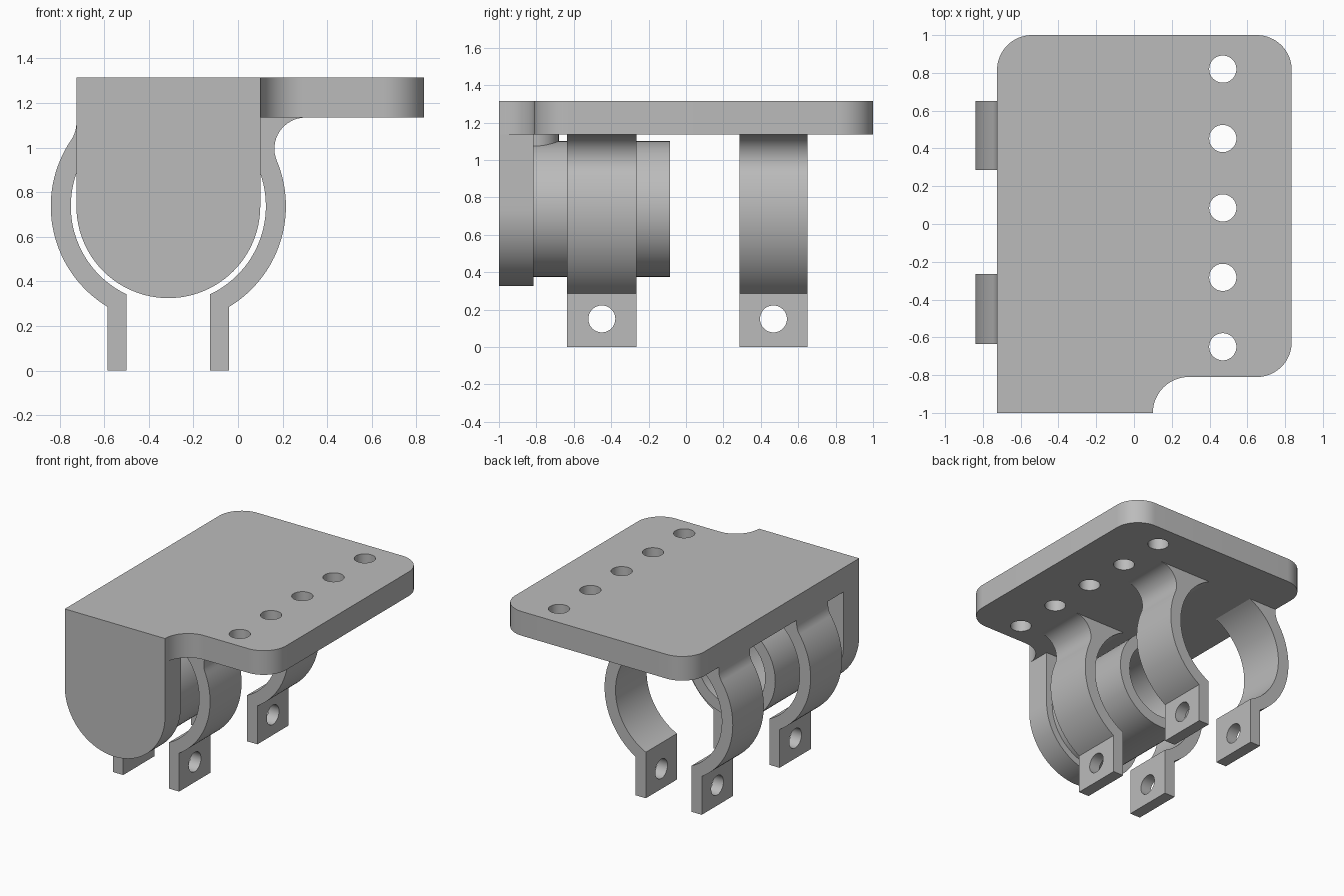
import bpy, bmesh, math
from mathutils import Vector, Matrix

cube = bpy.data.objects.get("Cube")
if cube:
    bpy.data.objects.remove(cube, do_unlink=True)

grey = bpy.data.materials.new("plain grey")
grey.use_nodes = True
grey.diffuse_color = (0.5, 0.5, 0.5, 1)
grey.node_tree.nodes["Principled BSDF"].inputs["Base Color"].default_value = (0.5, 0.5, 0.5, 1)

CX, CZ = -0.3125, 0.7375            # axis of the tube
PLATE_LOW, PLATE_TOP = 1.135, 1.315
HOLE = 0.072


def arc(cx, cy, r, a, b, n=16):
    """Points on an arc from angle a to angle b, in degrees."""
    angles = [math.radians(a + (b - a) * i / n) for i in range(n + 1)]
    return [(cx + r * math.cos(t), cy + r * math.sin(t)) for t in angles]


def prism(name, points, low, high, axis):
    """Extrude a closed outline along y (outline in x, z) or z (outline in x, y)."""
    def place(p):
        return (p[0], low, p[1]) if axis == "y" else (p[0], p[1], low)
    bm = bmesh.new()
    face = bm.faces.new([bm.verts.new(place(p)) for p in points])
    out = bmesh.ops.extrude_face_region(bm, geom=[face])
    step = Vector((0, high - low, 0) if axis == "y" else (0, 0, high - low))
    bmesh.ops.translate(bm, vec=step, verts=[v for v in out["geom"] if isinstance(v, bmesh.types.BMVert)])
    bmesh.ops.remove_doubles(bm, verts=bm.verts, dist=1e-5)
    bmesh.ops.recalc_face_normals(bm, faces=bm.faces)
    mesh = bpy.data.meshes.new(name)
    bm.to_mesh(mesh)
    bm.free()
    mesh.materials.append(grey)
    obj = bpy.data.objects.new(name, mesh)
    bpy.context.collection.objects.link(obj)
    return obj


def activate(obj):
    bpy.ops.object.select_all(action="DESELECT")
    obj.select_set(True)
    bpy.context.view_layer.objects.active = obj


def drill(obj, centre, radius, depth, axis):
    """Cut a round hole through an object."""
    turn = {"x": Matrix.Rotation(math.pi / 2, 4, "Y"),
            "y": Matrix.Rotation(math.pi / 2, 4, "X"), "z": Matrix()}[axis]
    bm = bmesh.new()
    bmesh.ops.create_cone(bm, cap_ends=True, segments=48, radius1=radius, radius2=radius,
                          depth=depth, matrix=Matrix.Translation(centre) @ turn)
    mesh = bpy.data.meshes.new("hole_cutter")
    bm.to_mesh(mesh)
    bm.free()
    mesh.materials.append(grey)
    cutter = bpy.data.objects.new("hole_cutter", mesh)
    cutter.hide_render = True
    bpy.context.collection.objects.link(cutter)
    activate(obj)
    mod = obj.modifiers.new("hole", "BOOLEAN")
    mod.operation, mod.solver, mod.object = "DIFFERENCE", "EXACT", cutter
    bpy.ops.object.modifier_apply(modifier=mod.name)
    bpy.data.objects.remove(cutter, do_unlink=True)


def smooth(obj):
    activate(obj)
    bpy.ops.object.shade_smooth_by_angle(angle=math.radians(30))


# Mounting plate with rounded corners, a notch and a row of holes
outline = [(-0.725, -1)] + arc(0.29, -1, 0.19, 180, 90)
outline += arc(0.65, -0.625, 0.185, -90, 0) + arc(0.65, 0.815, 0.185, 0, 90)
outline += arc(-0.54, 0.815, 0.185, 90, 180)
plate = prism("mounting_plate", outline, PLATE_LOW, PLATE_TOP, "z")
for i in range(5):
    drill(plate, (0.47, -0.65 + 0.3675 * i, 1.22), HOLE, 0.6, "z")
smooth(plate)

# Round-bottomed front wall
outline = arc(CX, CZ, 0.4125, 180, 360, 48) + [(0.10, PLATE_LOW), (-0.725, PLATE_LOW)]
smooth(prism("front_wall", outline, -1, -0.815, "y"))

# Hollow spigot behind the wall, with a small key above it
spigot = prism("spigot", arc(CX, CZ, 0.3625, 0, 360, 64), -0.815, -0.085, "y")
drill(spigot, (CX, -0.415, CZ), 0.28, 0.8, "y")
smooth(spigot)
smooth(prism("key_boss", arc(CX, -0.815, 0.135, 0, 180), 1.06, PLATE_LOW, "z"))


# Clamp arms: curved band, straight lug below, fillet up to the plate
def clamp_arm(name, side, low, high):
    inner, outer, fillet = 0.4375, 0.5275, 0.14
    top = PLATE_LOW - CZ
    lug_in, lug_out = 0.1875, 0.2725
    if side > 0:      # fillet runs out along the underside of the plate
        fz = top - fillet
        fx = math.sqrt((outer + fillet) ** 2 - fz ** 2)
        end = 90
    else:             # fillet runs up into the plate's edge
        fx = 0.4125 + fillet
        fz = math.sqrt((outer + fillet) ** 2 - fx ** 2)
        end = 180
    tangent = math.degrees(math.atan2(fz, fx))
    pts = arc(0, 0, inner, math.degrees(math.asin(top / inner)),
              -math.degrees(math.acos(lug_in / inner)), 40)
    pts += [(lug_in, -CZ), (lug_out, -CZ)]
    pts += arc(0, 0, outer, -math.degrees(math.acos(lug_out / outer)), tangent, 32)
    pts += arc(fx, fz, fillet, 180 + tangent, end)[1:]
    if side < 0:
        pts.append((0.4125, top))
    arm = prism(name, [(CX + side * x, CZ + z) for x, z in pts], low, high, "y")
    lug_x = CX + side * (lug_in + lug_out) / 2
    drill(arm, (lug_x, (low + high) / 2, 0.15), HOLE, 0.2, "x")
    smooth(arm)


for label, low, high in (("front", -0.635, -0.265), ("rear", 0.285, 0.65)):
    clamp_arm(label + "_clamp_left", 1, low, high)
    clamp_arm(label + "_clamp_right", -1, low, high)
